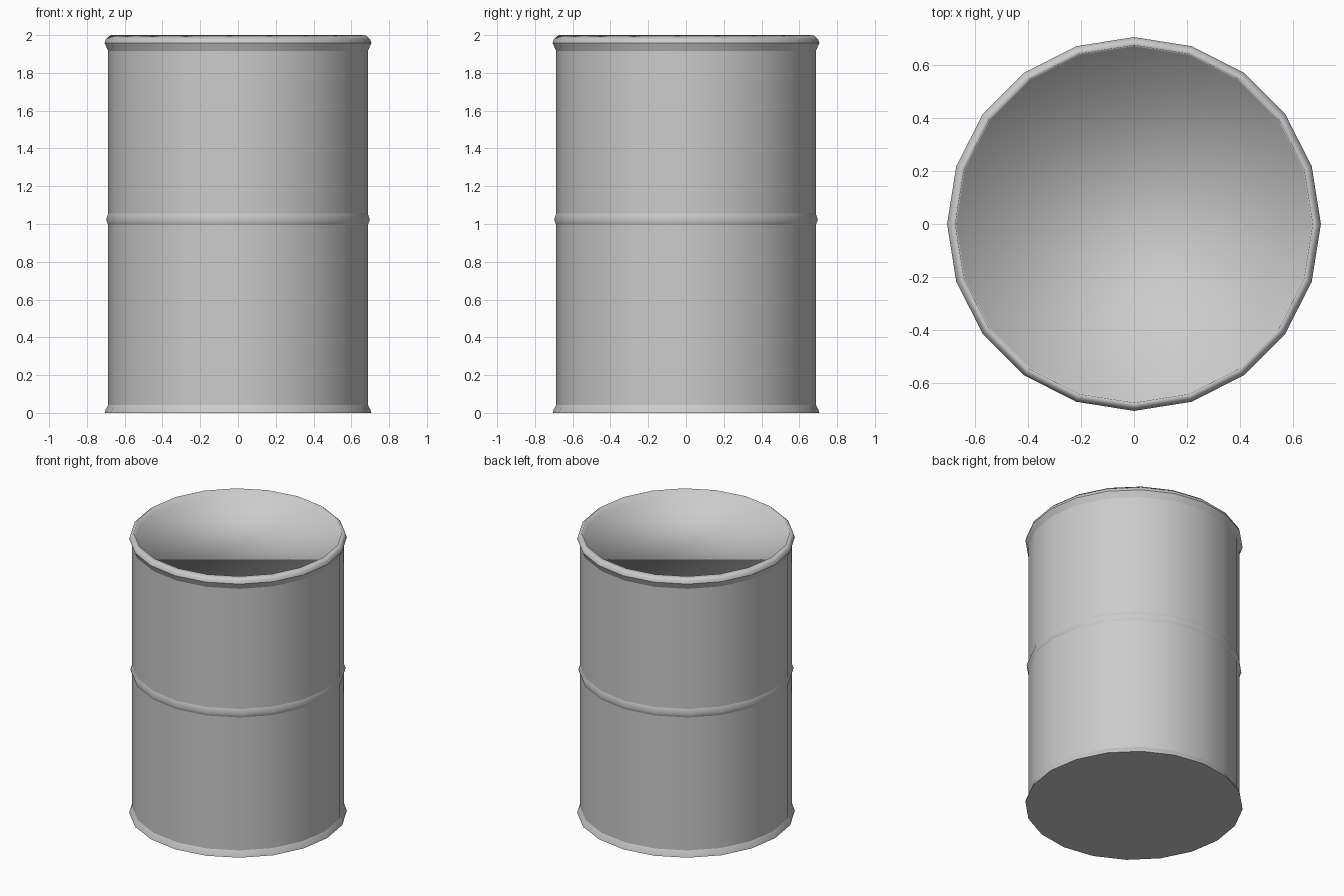
import bpy, bmesh
from math import cos, sin, pi

if "Cube" in bpy.data.objects:
    bpy.data.objects.remove(bpy.data.objects["Cube"])

SIDES = 20

# Barrel outline from bottom to top, then down into the recessed lid: (radius, height)
profile = [
    (0.706, 0.0), (0.70, 0.02), (0.687, 0.043),                   # bottom flange
    (0.687, 0.995), (0.698, 1.022), (0.687, 1.055),               # middle hoop
    (0.687, 1.915), (0.706, 1.958), (0.70, 1.978), (0.675, 2.0),  # top rim
    (0.67, 1.95),                                                 # recessed lid
]
CREASES = (0, 2, 3, 5, 6, 7)   # outline points with a hard edge

bm = bmesh.new()
rings = [[bm.verts.new((r * cos(2 * pi * i / SIDES), r * sin(2 * pi * i / SIDES), z))
          for i in range(SIDES)] for r, z in profile]

# Side walls
for low, high in zip(rings, rings[1:]):
    for i in range(SIDES):
        j = (i + 1) % SIDES
        bm.faces.new((low[i], low[j], high[j], high[i]))

# Bottom and lid
bm.faces.new(rings[0][::-1])
bm.faces.new(rings[-1])

for face in bm.faces:
    face.smooth = True
bm.edges.ensure_lookup_table()
for c in CREASES:
    for i in range(SIDES):
        bm.edges.get((rings[c][i], rings[c][(i + 1) % SIDES])).smooth = False

mesh = bpy.data.meshes.new("barrel")
bm.to_mesh(mesh)
bm.free()
barrel = bpy.data.objects.new("barrel", mesh)
bpy.context.collection.objects.link(barrel)

# Mid-grey metal
metal = bpy.data.materials.new("grey_metal")
metal.diffuse_color = (0.55, 0.55, 0.55, 1)
metal.use_nodes = True
metal.node_tree.nodes["Principled BSDF"].inputs["Base Color"].default_value = metal.diffuse_color
mesh.materials.append(metal)
